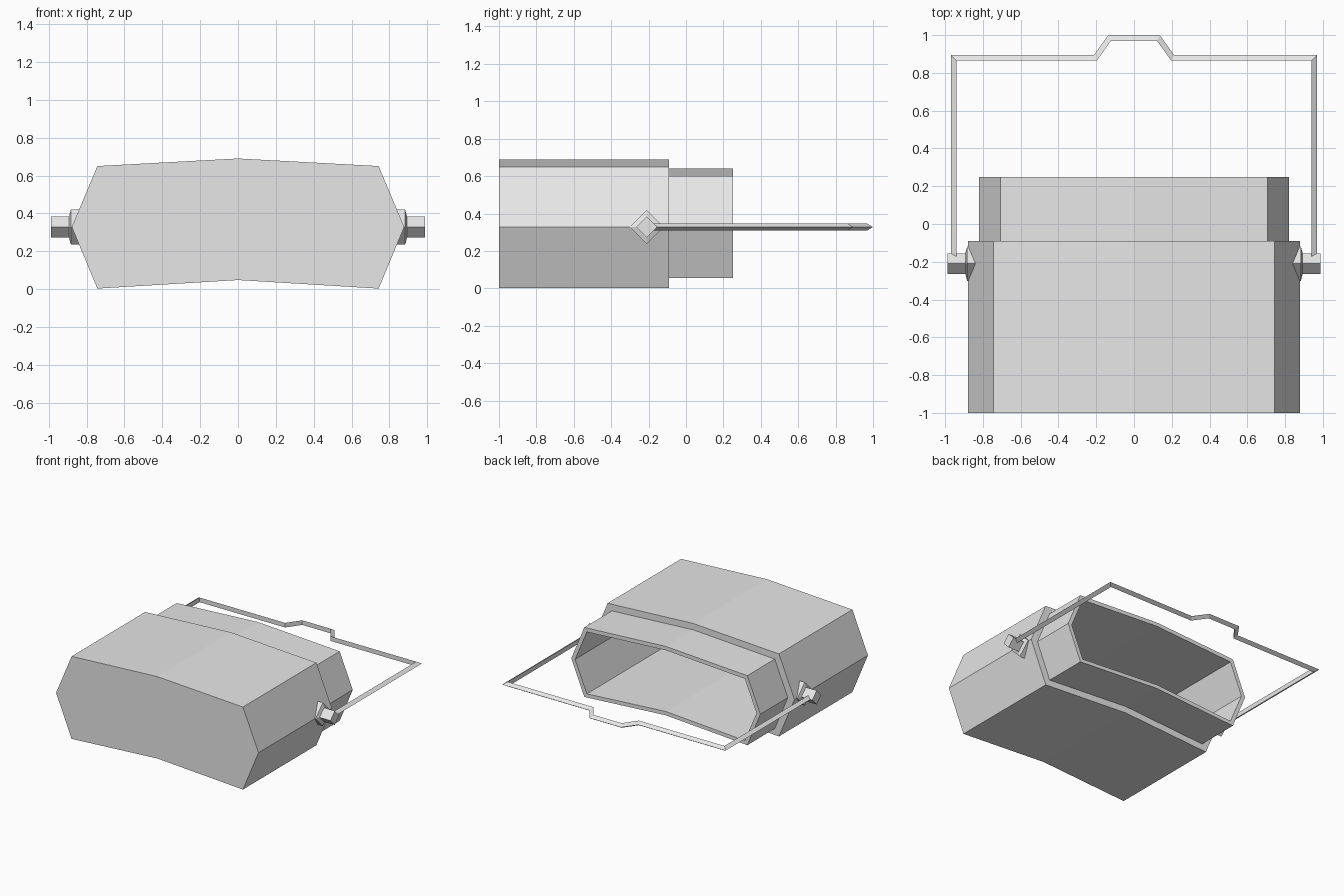
import bpy
import bmesh
import math
from mathutils import Vector

if "Cube" in bpy.data.objects:
    bpy.data.objects.remove(bpy.data.objects["Cube"], do_unlink=True)

GREY = (0.8, 0.8, 0.8, 1.0)
metal = bpy.data.materials.new("light_grey_metal")
metal.use_nodes = True
metal.diffuse_color = GREY
metal.node_tree.nodes["Principled BSDF"].inputs["Base Color"].default_value = GREY

MID_Z = 0.328


def finish(name, bm):
    bmesh.ops.recalc_face_normals(bm, faces=bm.faces)
    mesh = bpy.data.meshes.new(name)
    bm.to_mesh(mesh)
    bm.free()
    mesh.materials.append(metal)
    obj = bpy.data.objects.new(name, mesh)
    bpy.context.collection.objects.link(obj)
    return obj


def loft(name, rings, cap_start=True, cap_end=True):
    """Join a row of equal-sized rings of points into a flat-sided solid."""
    bm = bmesh.new()
    loops = [[bm.verts.new(p) for p in ring] for ring in rings]
    for a, b in zip(loops, loops[1:]):
        for i in range(len(a)):
            j = (i + 1) % len(a)
            bm.faces.new((a[i], a[j], b[j], b[i]))
    if cap_start:
        bm.faces.new(loops[0])
    if cap_end:
        bm.faces.new(loops[-1])
    return finish(name, bm)


def section(y, side, corner, low, low_mid, high, high_mid):
    """Bowed eight-point cross-section of the container at depth y."""
    return [Vector((x, y, z)) for x, z in (
        (side, MID_Z), (corner, high), (0, high_mid), (-corner, high),
        (-side, MID_Z), (-corner, low), (0, low_mid), (corner, low))]


# Container: closed front, stepped neck, open mouth and hollow inside
body = (0.878, 0.743, 0.003, 0.048, 0.65, 0.69)
neck = (0.82, 0.707, 0.055, 0.10, 0.60, 0.64)
inside = (0.787, 0.685, 0.085, 0.13, 0.57, 0.61)
loft("container", [section(-1.0, *body), section(-0.09, *body),
                   section(-0.09, *neck), section(0.25, *neck),
                   section(0.25, *inside), section(-0.96, *inside)])


# Side lugs: a diamond collar and a square pin on each side
def diamond(x, r):
    return [Vector((x, -0.21 + r * math.cos(a), MID_Z + r * math.sin(a)))
            for a in (k * math.pi / 2 for k in range(4))]


for name, s in (("left", 1), ("right", -1)):
    loft(name + "_lug", [diamond(s * 0.80, 0.092), diamond(s * 0.883, 0.092),
                         diamond(s * 0.893, 0.055), diamond(s * 0.987, 0.055)])

# Carrying handle: triangular bar, ridge outward, mitred at each bend
half = [(0.94, -0.20), (0.94, 0.865), (0.197, 0.865), (0.122, 0.97)]
path = [Vector(p) for p in half] + [Vector((-x, y)) for x, y in reversed(half)]
BAR = 0.029
rings = []
for i, p in enumerate(path):
    dirs = []
    if i > 0:
        dirs.append((p - path[i - 1]).normalized())
    if i < len(path) - 1:
        dirs.append((path[i + 1] - p).normalized())
    normals = [Vector((d.y, -d.x)) for d in dirs]
    miter = sum(normals, Vector((0, 0))).normalized()
    out = p + miter * (BAR / miter.dot(normals[0]))
    rings.append([Vector((p.x, p.y, MID_Z + 0.018)),
                  Vector((out.x, out.y, MID_Z)),
                  Vector((p.x, p.y, MID_Z - 0.018))])
loft("carrying_handle", rings)
